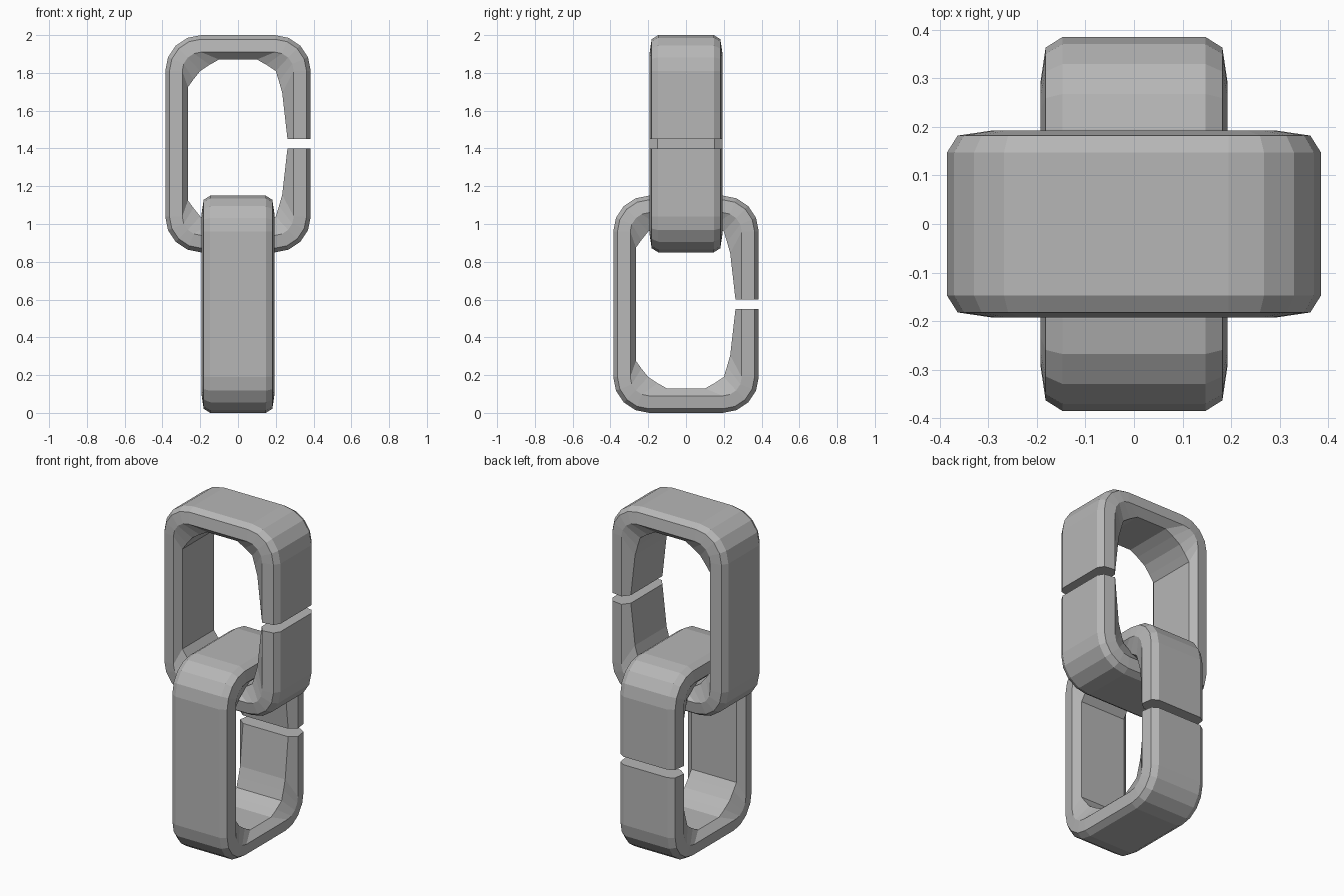
import bpy, bmesh
from math import sin, cos, pi
from mathutils import Matrix, Vector

cube = bpy.data.objects.get("Cube")
if cube:
    bpy.data.objects.remove(cube)

grey = bpy.data.materials.new("Chain grey")
grey.use_nodes = True
colour = (0.47, 0.47, 0.47, 1)
grey.diffuse_color = colour
grey.node_tree.nodes["Principled BSDF"].inputs["Base Color"].default_value = colour

HALF_W, HALF_H, RADIUS, GAP = 0.385, 0.575, 0.19, 0.024
SEGMENTS = 4
# Inner edge of a corner, from the side bar to the end bar
CLOSED_INNER = [(0.265, 0.30), (0.236, 0.34), (0.20, 0.385), (0.15, 0.418), (0.10, 0.446)]
OPEN_INNER = [(0.234, 0.27), (0.217, 0.33), (0.20, 0.385), (0.15, 0.418), (0.10, 0.446)]


def arc_point(i, inset):
    """Point on the rounded outline of one corner, offset inwards."""
    a = i / SEGMENTS * pi / 2
    r = RADIUS - inset
    return (HALF_W - RADIUS + r * cos(a), HALF_H - RADIUS + r * sin(a))


def section(outer, bevel, rim, inner):
    """Bevelled cross-section of the bar as eight points."""
    half = [(outer, 0.147), (bevel, 0.182), (rim, 0.192), (inner, 0.150)]
    return ([Vector((p[0], -d, p[1])) for p, d in half] +
            [Vector((p[0], d, p[1])) for p, d in reversed(half)])


def bar_end(z):
    return section((HALF_W, z), (HALF_W - 0.022, z), (HALF_W - 0.09, z), (0.262, z))


def make_link(name, height, turn):
    # Sections run from the upper lip of the gap round to the lower lip
    rows = [bar_end(GAP)]
    for sx, sz in ((1, 1), (-1, 1), (-1, -1), (1, -1)):
        inner = OPEN_INNER if sx > 0 else CLOSED_INNER
        corner = []
        for i in range(SEGMENTS + 1):
            ring = section(arc_point(i, 0), arc_point(i, 0.022),
                           arc_point(i, 0.09), inner[i])
            corner.append([Vector((p.x * sx, p.y, p.z * sz)) for p in ring])
        rows += corner if sx * sz > 0 else corner[::-1]
    rows.append(bar_end(-GAP))

    # Skin the sections and cap both lips
    bm = bmesh.new()
    rings = [[bm.verts.new(p) for p in row] for row in rows]
    for a, b in zip(rings, rings[1:]):
        for i in range(len(a)):
            j = (i + 1) % len(a)
            bm.faces.new((a[i], a[j], b[j], b[i]))
    bm.faces.new(rings[0])
    bm.faces.new(rings[-1])
    bmesh.ops.recalc_face_normals(bm, faces=bm.faces)
    bm.transform(Matrix.Translation((0, 0, height)) @ Matrix.Rotation(turn, 4, "Z"))
    mesh = bpy.data.meshes.new(name)
    bm.to_mesh(mesh)
    bm.free()
    mesh.materials.append(grey)
    bpy.context.collection.objects.link(bpy.data.objects.new(name, mesh))


make_link("upper_link", 2 - HALF_H, 0)
make_link("lower_link", HALF_H, pi / 2)
